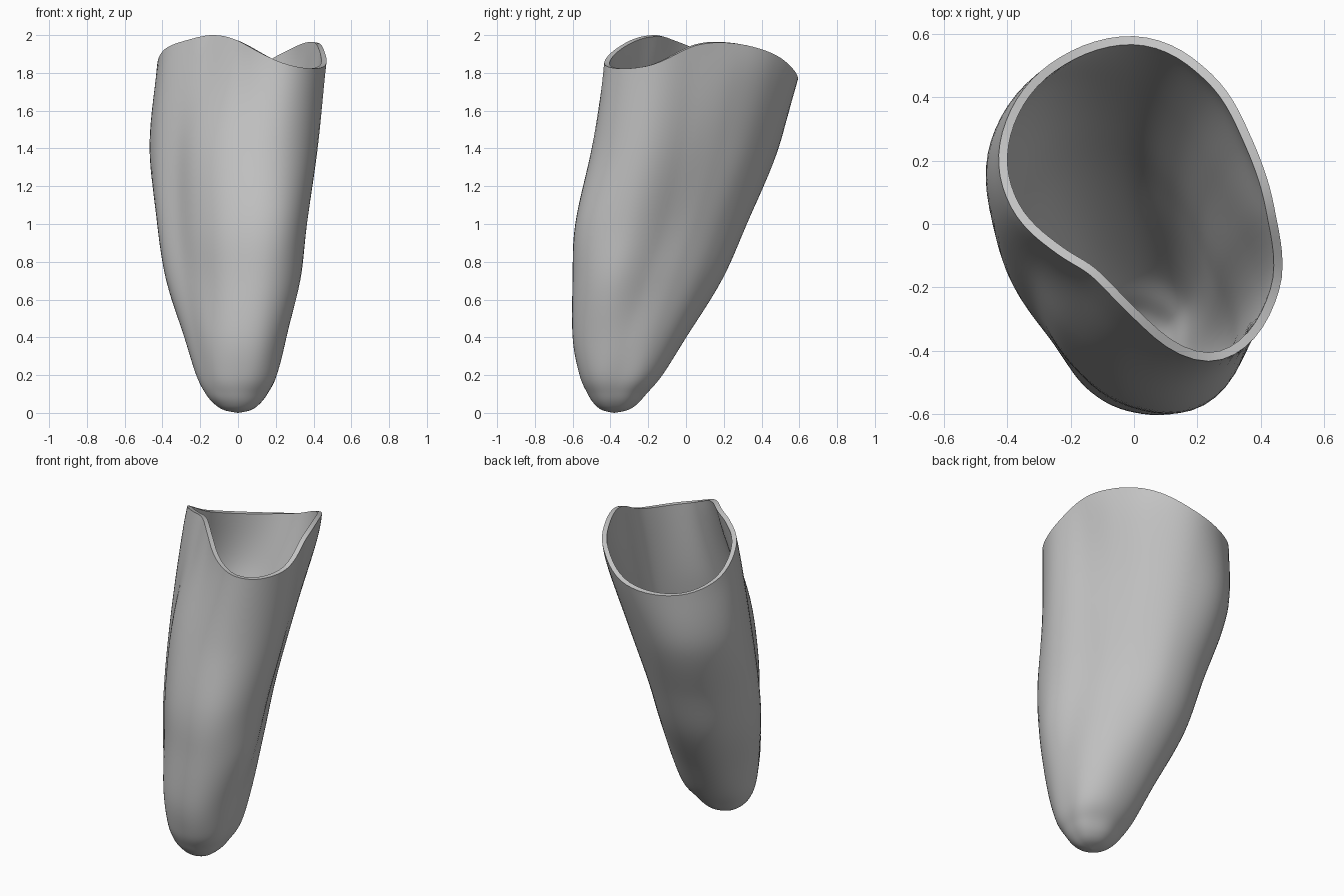
import bpy
import bmesh
import math

cube = bpy.data.objects.get("Cube")
if cube:
    bpy.data.objects.remove(cube, do_unlink=True)

COLUMNS = 84
WALL = 0.028

# Cross-sections in hundredths: height, centre x, centre y, then radii every 30 degrees
SECTIONS = [
    [10, 0, -37, 15.5, 16.5, 16, 16, 16, 17, 17, 16, 15, 15, 15.5, 16],
    [20, -1, -35, 21.5, 23, 23, 22.5, 22.5, 22, 21, 19.5, 20, 21, 23, 23],
    [40, -2, -30, 27, 27, 28.5, 30, 31, 28.5, 26, 23.5, 25.5, 29, 32.5, 30.5],
    [70, -3, -20, 31, 29, 32, 38, 41, 38, 34, 28.5, 30.5, 37.5, 44, 41],
    [100, -3, -10, 32.5, 30, 33.5, 41, 45, 42.5, 39, 32.5, 36.5, 45.5, 53, 45.5],
    [140, -2, 0, 37.5, 34.5, 39, 47, 53, 50, 42, 34.5, 38.5, 46.5, 55, 50.5],
    [180, 0, 5, 41.5, 41, 47, 55, 53, 48, 41, 32, 31, 40, 55.5, 52.5],
    [200, 0, 5, 45.5, 43.5, 50, 58, 54, 47, 37, 28, 25.5, 34, 55, 54.5],
]
# Height of the open rim every 30 degrees, in hundredths
RIM = [194.5, 195.5, 189.5, 177.5, 174.5, 180, 192.5, 198, 200, 197, 184, 183.5]


def catmull(a, b, c, d, f):
    return b + 0.5 * f * (c - a + f * (2 * a - 5 * b + 4 * c - d + f * (3 * (b - c) + d - a)))


def around(values, angle):
    """Smooth closed interpolation of evenly spaced values."""
    n = len(values)
    s = angle / math.tau * n
    i = int(s)
    return catmull(*(values[(i + k) % n] for k in (-1, 0, 1, 2)), s - i)


def along(values, t):
    """Smooth open interpolation between neighbouring sections."""
    last = len(values) - 1
    i = min(int(t), last - 1)
    return catmull(*(values[max(0, min(last, i + k))] for k in (-1, 0, 1, 2)), t - i)


# Rounded tip made of shrunken copies of the lowest section
first = SECTIONS[0]
tip = [[z, 0, -38 + 0.1 * z] + [r * scale for r in first[3:]]
       for z, scale in ((0, 0), (1.4, 0.42), (4.5, 0.72))]
levels = tip + SECTIONS
heights = [s[0] for s in levels]
TRIM_START = len(levels) - 4


def find_level(height):
    """Position along the sections that has the wanted height."""
    low, high = 0.0, len(levels) - 1.0
    for _ in range(40):
        mid = (low + high) / 2
        if along(heights, mid) < height:
            low = mid
        else:
            high = mid
    return high


# Socket shell lofted through the sections and trimmed at the rim
bm = bmesh.new()
lower = [k / 6 for k in range(1, TRIM_START * 6 + 1)]
upper = [k / 18 for k in range(1, 19)]
columns = []
for c in range(COLUMNS):
    angle = math.tau * c / COLUMNS
    radii = [around(s[3:], angle) for s in levels]
    top = find_level(around(RIM, angle))
    steps = lower + [TRIM_START + f * (top - TRIM_START) for f in upper]
    column = []
    for t in steps:
        r = along(radii, t)
        x = along([s[1] for s in levels], t) + r * math.cos(angle)
        y = along([s[2] for s in levels], t) + r * math.sin(angle)
        column.append(bm.verts.new((x / 100, y / 100, max(0, along(heights, t)) / 100)))
    columns.append(column)

pole = bm.verts.new((0, tip[0][2] / 100, 0))
for c, column in enumerate(columns):
    after = columns[(c + 1) % COLUMNS]
    bm.faces.new((pole, after[0], column[0]))
    for k in range(len(column) - 1):
        bm.faces.new((column[k], after[k], after[k + 1], column[k + 1]))

mesh = bpy.data.meshes.new("socket_shell")
bm.to_mesh(mesh)
bm.free()
shell = bpy.data.objects.new("socket_shell", mesh)
bpy.context.collection.objects.link(shell)

# Plain grey material
grey = bpy.data.materials.new("plain grey")
grey.use_nodes = True
colour = (0.55, 0.55, 0.55, 1)
grey.diffuse_color = colour
grey.node_tree.nodes["Principled BSDF"].inputs["Base Color"].default_value = colour
mesh.materials.append(grey)

# Wall thickness, grown inwards
bpy.context.view_layer.objects.active = shell
shell.select_set(True)
wall = shell.modifiers.new("wall", "SOLIDIFY")
wall.thickness = WALL
wall.offset = -1
bpy.ops.object.modifier_apply(modifier=wall.name)
bpy.ops.object.shade_smooth_by_angle(angle=math.radians(40))
